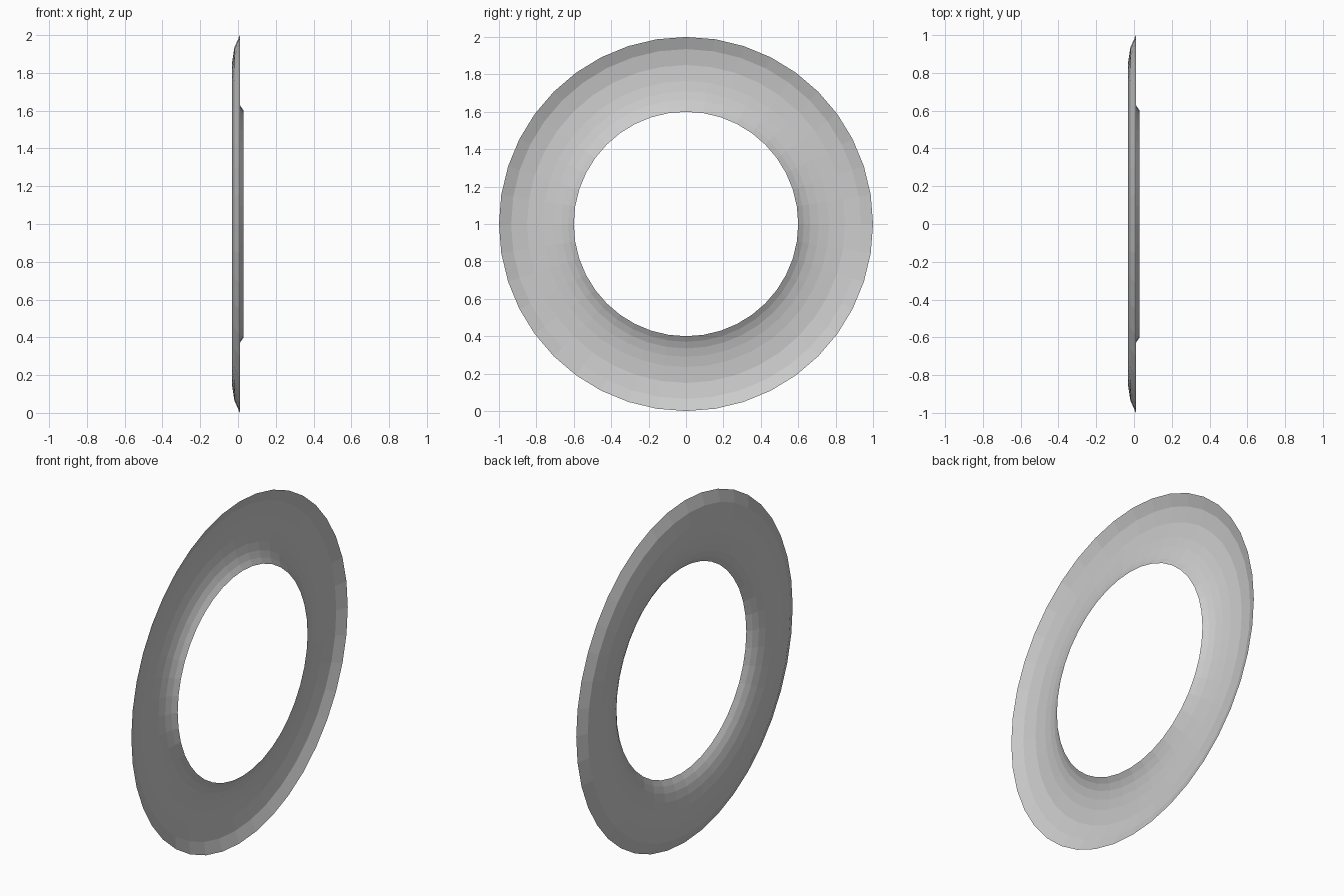
import bpy, bmesh
from math import radians, sin, cos, tau

if "Cube" in bpy.data.objects:
    bpy.data.objects.remove(bpy.data.objects["Cube"])

SEGMENTS = 40
CENTRE_Z = 1.0

# Shallow dished cross-section: (radius, x), from inner lip to outer rim
profile = [(0.60, 0.03), (0.63, 0.01), (0.665, -0.006), (0.71, -0.018),
           (0.765, -0.027), (0.85, -0.032), (0.935, -0.019), (1.0, 0.01)]

# Thin dished ring, spun around the x axis
bm = bmesh.new()
rings = []
for r, x in profile:
    rings.append([bm.verts.new((x, r * cos(tau * i / SEGMENTS),
                                CENTRE_Z + r * sin(tau * i / SEGMENTS)))
                  for i in range(SEGMENTS)])
for inner, outer in zip(rings, rings[1:]):
    for i in range(SEGMENTS):
        j = (i + 1) % SEGMENTS
        bm.faces.new((inner[i], outer[i], outer[j], inner[j]))

mesh = bpy.data.meshes.new("dished_ring")
bm.to_mesh(mesh)
bm.free()
ring = bpy.data.objects.new("dished_ring", mesh)
bpy.context.collection.objects.link(ring)
